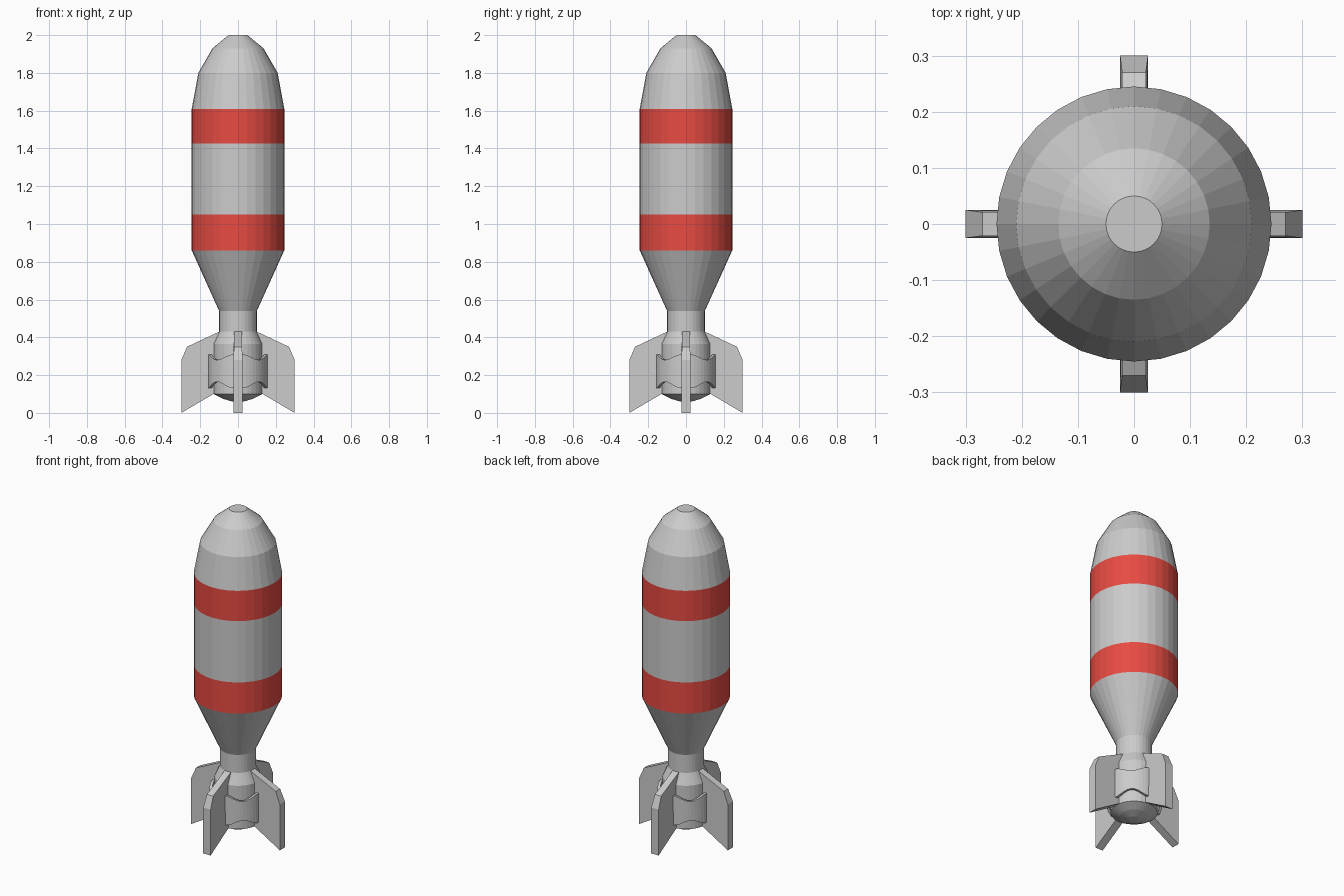
import bpy, bmesh
from math import sin, cos, pi, radians
from mathutils import Matrix

if "Cube" in bpy.data.objects:
    bpy.data.objects.remove(bpy.data.objects["Cube"])

SIDES = 32
red = bpy.data.materials.new("band_red")
red.diffuse_color = (0.8, 0.07, 0.055, 1)
red.use_nodes = True
red.node_tree.nodes["Principled BSDF"].inputs["Base Color"].default_value = red.diffuse_color


def finish(name, bm, material=None):
    bmesh.ops.recalc_face_normals(bm, faces=bm.faces)
    mesh = bpy.data.meshes.new(name)
    bm.to_mesh(mesh)
    bm.free()
    obj = bpy.data.objects.new(name, mesh)
    bpy.context.collection.objects.link(obj)
    if material:
        mesh.materials.append(material)
    return obj


def lathe(name, profile, material=None, cap_bottom=False, cap_top=False):
    """Turn (radius, z) points, listed from bottom to top, around z."""
    bm = bmesh.new()
    rings = [[bm.verts.new((r * cos(2 * pi * i / SIDES), r * sin(2 * pi * i / SIDES), z))
              for i in range(SIDES)] for r, z in profile]
    for low, high in zip(rings, rings[1:]):
        for i in range(SIDES):
            j = (i + 1) % SIDES
            bm.faces.new((low[i], low[j], high[j], high[i]))
    if cap_bottom:
        bm.faces.new(rings[0][::-1])
    if cap_top:
        bm.faces.new(rings[-1])
    # fixed winding keeps the open sections facing outwards
    mesh = bpy.data.meshes.new(name)
    bm.to_mesh(mesh)
    bm.free()
    obj = bpy.data.objects.new(name, mesh)
    bpy.context.collection.objects.link(obj)
    if material:
        mesh.materials.append(material)
    return obj


# Tail tube, shoulder and tapered rear of the casing
lathe("tail_section", [(0.03, 0.06), (0.08, 0.075), (0.13, 0.10), (0.13, 0.365),
                       (0.10, 0.43), (0.10, 0.54), (0.245, 0.86)], cap_bottom=True)

# Straight casing with two painted bands
lathe("lower_band", [(0.245, 0.86), (0.245, 1.05)], red)
lathe("casing", [(0.245, 1.05), (0.245, 1.425)])
lathe("upper_band", [(0.245, 1.425), (0.245, 1.61)], red)

# Rounded nose with a flat tip
lathe("nose", [(0.245, 1.61), (0.21, 1.80), (0.135, 1.93), (0.05, 2.0)], cap_top=True)


def fin():
    # (radius, z, half thickness): the upper rim is slightly thinner
    outline = [(0.07, 0.13, 0.025), (0.13, 0.10, 0.025), (0.30, 0.0, 0.025),
               (0.30, 0.28, 0.025), (0.27, 0.35, 0.021), (0.10, 0.43, 0.021),
               (0.07, 0.43, 0.021)]
    bm = bmesh.new()
    left = [bm.verts.new((r, h, z)) for r, z, h in outline]
    right = [bm.verts.new((r, -h, z)) for r, z, h in outline]
    bm.faces.new(left)
    bm.faces.new(right[::-1])
    for i in range(len(outline)):
        j = (i + 1) % len(outline)
        bm.faces.new((left[i], right[i], right[j], left[j]))
    return bm


def brace():
    # Curved plate between two fins, with notched top and bottom edges
    bm = bmesh.new()
    steps, sections = 10, []
    for i in range(steps + 1):
        t = i / steps
        a = radians(8 + 74 * t)
        dip = sin(pi * t) ** 2
        low, high = 0.13 + 0.035 * dip, 0.31 - 0.03 * dip
        sections.append([bm.verts.new((r * cos(a), r * sin(a), z))
                         for r, z in ((0.143, low), (0.158, low), (0.158, high), (0.143, high))])
    for s, e in zip(sections, sections[1:]):
        for k in range(4):
            m = (k + 1) % 4
            bm.faces.new((s[k], s[m], e[m], e[k]))
    bm.faces.new(sections[0])
    bm.faces.new(sections[-1][::-1])
    return bm


# Four fins and four braces around the tail
for n in range(4):
    turn = Matrix.Rotation(n * pi / 2, 4, 'Z')
    for name, build in (("fin", fin), ("fin_brace", brace)):
        bm = build()
        bm.transform(turn)
        finish(f"{name}_{n + 1}", bm)
